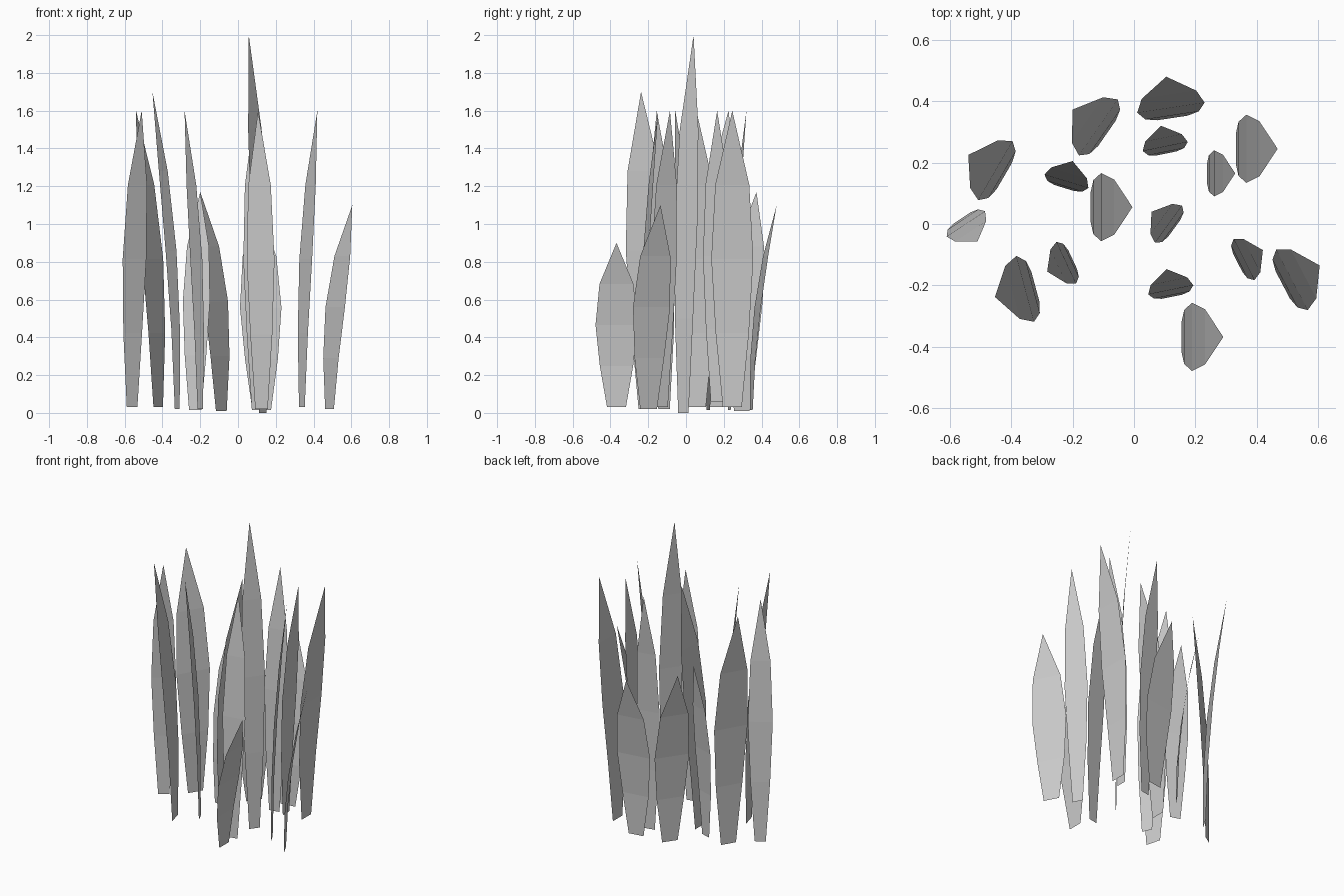
import bpy
from math import hypot

# Blade profile: width at five even heights, lean grows quadratically
WIDTHS = [0.10, 0.176, 0.222, 0.18]
LEAN = 0.136

def blade(name, tip, lean, z0, z1, size):
    """Flat tapering leaf with its point at tip, bending along the lean direction."""
    n = hypot(*lean)
    dx, dy = lean[0] / n, lean[1] / n
    bend = LEAN * size
    verts = []
    for i, w in enumerate(WIDTHS):
        t = i / 4
        back = bend * (1 - t * t)
        cx, cy, z = tip[0] - dx * back, tip[1] - dy * back, z0 + (z1 - z0) * t
        h = w * size / 2
        verts += [(cx + dy * h, cy - dx * h, z), (cx - dy * h, cy + dx * h, z)]
    verts.append((tip[0], tip[1], z1))
    faces = [(2 * i, 2 * i + 1, 2 * i + 3, 2 * i + 2) for i in range(3)] + [(6, 7, 8)]
    me = bpy.data.meshes.new(name)
    me.from_pydata(verts, [], faces)
    bpy.context.collection.objects.link(bpy.data.objects.new(name, me))

# Large blades: tip x, tip y, lean x, lean y, base z, tip z
large = [
    (-0.54, 0.225, -0.86, 0.50, 0.03, 1.60),
    (-0.453, -0.238, -0.966, -0.26, 0.02, 1.70),
    (-0.20, 0.373, -0.82, 0.57, 0.01, 1.17),
    (-0.005, 0.055, 1, 0, 0.03, 1.60),
    (0.105, 0.48, -0.15, 0.99, 0.015, 1.10),
    (0.468, 0.245, 1, 0, 0.03, 1.60),
    (0.291, -0.368, 1, 0, 0.03, 0.90),
    (0.605, -0.135, 0.88, 0.46, 0.02, 1.10),
]
# Small blades
small = [
    (-0.51, -0.057, 0.55, -0.83, 0.03, 1.60),
    (-0.20, 0.205, 0.29, 0.95, 0.015, 1.17),
    (-0.283, -0.155, -0.90, -0.42, 0.02, 1.60),
    (0.088, 0.32, -0.20, 0.98, 0.015, 1.60),
    (0.33, 0.165, 1, 0, 0.06, 1.60),
    (0.057, 0.04, -0.81, 0.59, 0.0, 2.00),
    (0.106, -0.147, -0.20, 0.98, 0.02, 1.60),
    (0.42, -0.085, 0.89, 0.45, 0.03, 1.60),
]
for label, group, size in (("large", large, 1.0), ("small", small, 0.675)):
    for i, (x, y, lx, ly, z0, z1) in enumerate(group):
        blade(f"{label}_grass_blade_{i + 1}", (x, y), (lx, ly), z0, z1, size)
